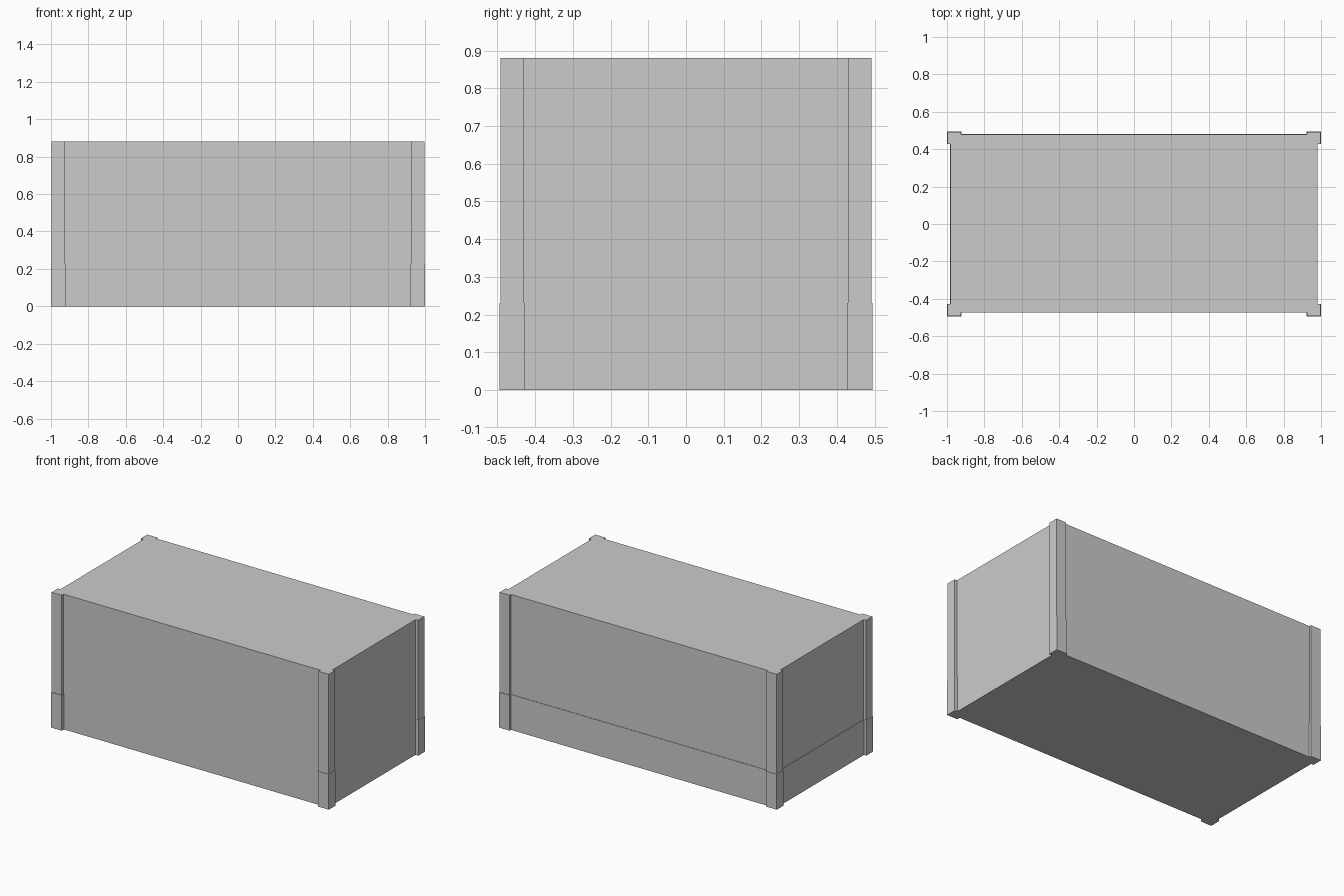
import bpy
import bmesh

if "Cube" in bpy.data.objects:
    bpy.data.objects.remove(bpy.data.objects["Cube"])


def tier(name, z0, z1, x_out, y_out, x_post, y_post, x_walls, y_walls):
    """Extrude a rectangular plan with a square post standing proud at each corner."""
    xl, xr = x_walls
    yf, yb = y_walls
    plan = [
        # front left post, front wall, front right post
        (-x_out, -y_out), (-x_post, -y_out), (-x_post, yf),
        (x_post, yf), (x_post, -y_out), (x_out, -y_out),
        # right wall
        (x_out, -y_post), (xr, -y_post), (xr, y_post), (x_out, y_post),
        # back right post, back wall, back left post
        (x_out, y_out), (x_post, y_out), (x_post, yb),
        (-x_post, yb), (-x_post, y_out), (-x_out, y_out),
        # left wall
        (-x_out, y_post), (xl, y_post), (xl, -y_post), (-x_out, -y_post),
    ]
    bm = bmesh.new()
    base = bm.faces.new([bm.verts.new((x, y, z0)) for x, y in plan])
    grown = bmesh.ops.extrude_face_region(bm, geom=[base], use_keep_orig=True)
    top = [g for g in grown["geom"] if isinstance(g, bmesh.types.BMVert)]
    bmesh.ops.translate(bm, verts=top, vec=(0, 0, z1 - z0))
    bmesh.ops.recalc_face_normals(bm, faces=bm.faces)
    mesh = bpy.data.meshes.new(name)
    bm.to_mesh(mesh)
    bm.free()
    obj = bpy.data.objects.new(name, mesh)
    bpy.context.collection.objects.link(obj)
    return obj


# Lower tray, a hair wider at the back and left so the seam shows there
tier("lower_box", 0.0, 0.23, 1.0, 0.495, 0.923, 0.427,
     (-0.983, 0.98), (-0.473, 0.481))

# Tall upper box resting on it
tier("upper_box", 0.23, 0.88, 0.998, 0.492, 0.926, 0.429,
     (-0.98, 0.98), (-0.473, 0.478))
